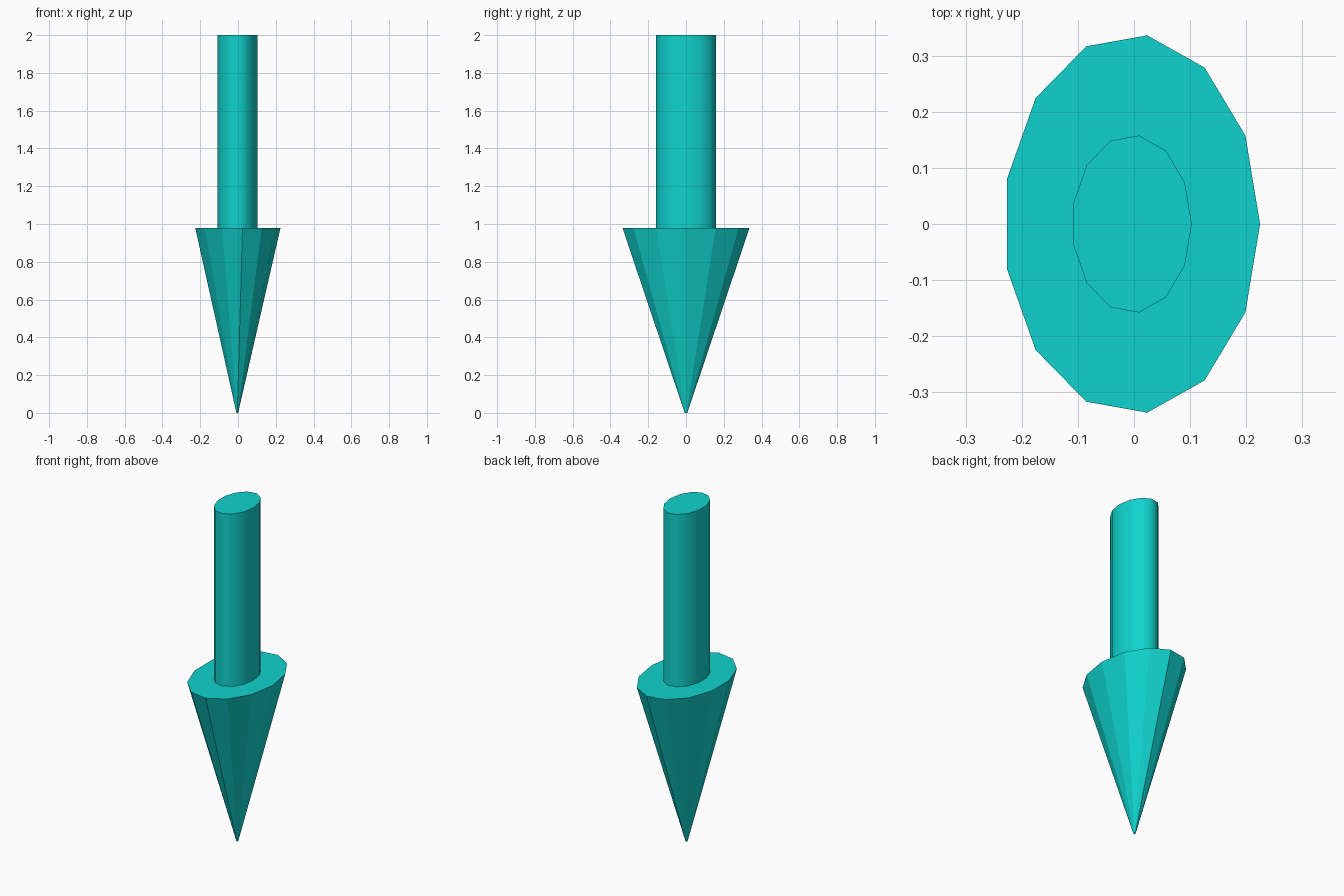
import bpy
import math

cube = bpy.data.objects.get("Cube")
if cube:
    bpy.data.objects.remove(cube, do_unlink=True)

SIDES = 13
CENTRE_X = -0.004
HEAD_TOP = 0.98

# Single teal colour
teal = bpy.data.materials.new("teal")
teal.use_nodes = True
colour = (0.005, 0.65, 0.61, 1.0)
teal.diffuse_color = colour
teal.node_tree.nodes["Principled BSDF"].inputs["Base Color"].default_value = colour


def elliptic_cone(name, z_low, z_high, low, high, rx, ry):
    """Cone with an oval section, first corner pointing to +x."""
    bpy.ops.mesh.primitive_cone_add(
        vertices=SIDES, radius1=low, radius2=high, depth=z_high - z_low,
        location=(CENTRE_X, 0, (z_low + z_high) / 2))
    obj = bpy.context.object
    obj.name = obj.data.name = name
    # Corners start on +y, so turn them before stretching
    for v in obj.data.vertices:
        x, y = v.co.x, v.co.y
        v.co.x, v.co.y = y * rx, -x * ry
    obj.data.update()
    obj.data.materials.append(teal)
    return obj


# Faceted arrow head, narrow tip down
head = elliptic_cone("arrow_head", 0, HEAD_TOP, 0.02, 1, 0.229, 0.339)

# Smooth shaft with flat ends
shaft = elliptic_cone("arrow_shaft", HEAD_TOP, 2, 1, 1, 0.107, 0.159)
bpy.ops.object.shade_smooth_by_angle(angle=math.radians(60))

# Turn any face that points inward outward
for obj in (head, shaft):
    mesh = obj.data
    for face in mesh.polygons:
        if face.normal.dot(face.center) < 0:
            face.flip()
    mesh.update()
